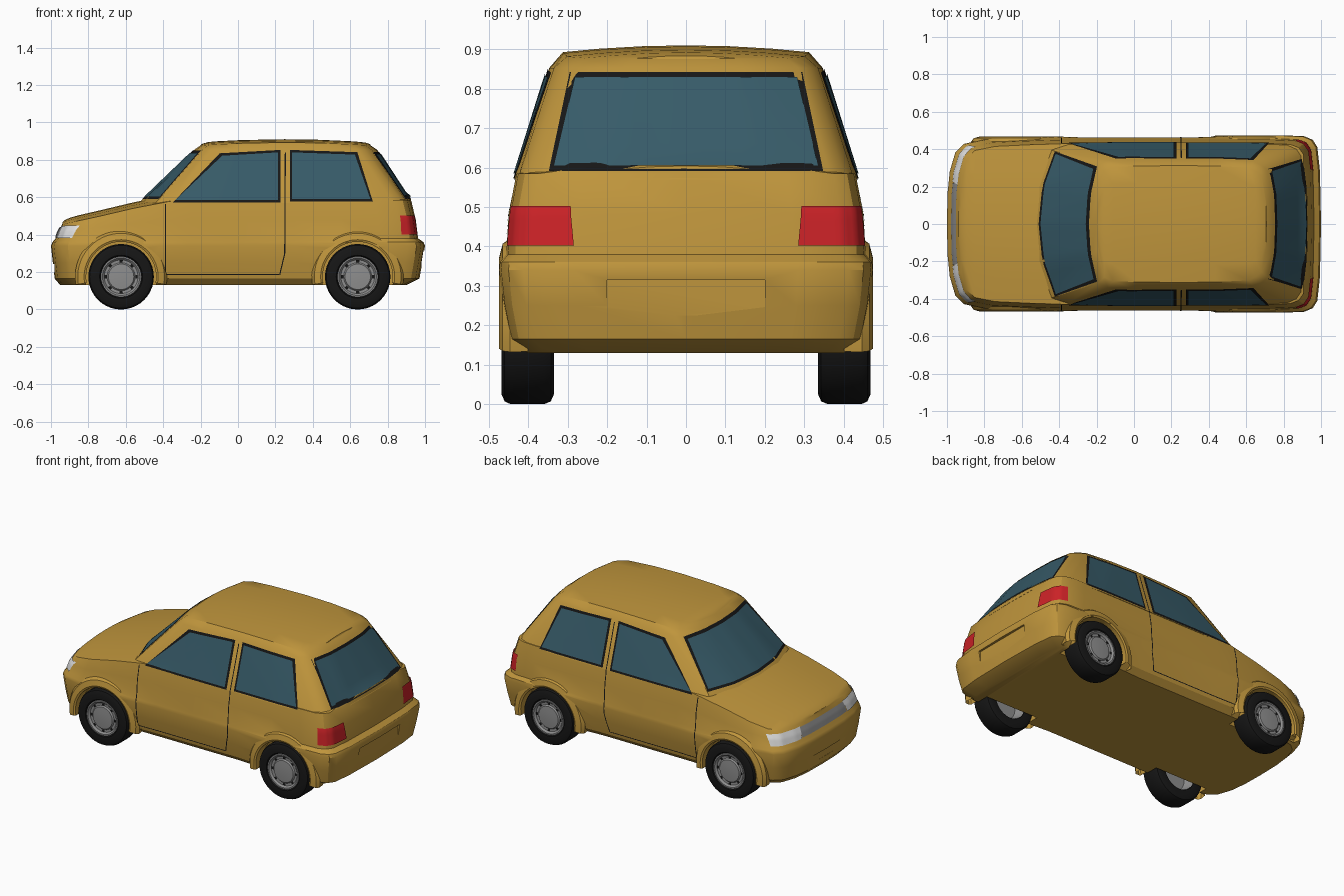
import bpy, bmesh, math
from mathutils import Vector
from mathutils.bvhtree import BVHTree

if "Cube" in bpy.data.objects:
    bpy.data.objects.remove(bpy.data.objects["Cube"])


def material(name, rgb):
    m = bpy.data.materials.new(name)
    m.diffuse_color = (*rgb, 1)
    m.use_nodes = True
    m.node_tree.nodes["Principled BSDF"].inputs["Base Color"].default_value = m.diffuse_color
    return m


PAINT = material("ochre paint", (0.52, 0.30, 0.045))
GLASS = material("blue glass", (0.038, 0.105, 0.14))
BLACK = material("black rubber", (0.008, 0.008, 0.008))
RED = material("red lamp", (0.60, 0.016, 0.02))
WHITE = material("white lamp", (0.75, 0.75, 0.75))
GREY = material("grey metal", (0.27, 0.27, 0.27))


def finish(name, bm, mat, angle=32, solid=True):
    if solid:
        bmesh.ops.remove_doubles(bm, verts=bm.verts, dist=1e-5)
        bmesh.ops.recalc_face_normals(bm, faces=bm.faces)
    me = bpy.data.meshes.new(name)
    bm.to_mesh(me)
    bm.free()
    ob = bpy.data.objects.new(name, me)
    bpy.context.collection.objects.link(ob)
    me.materials.append(mat)
    smooth(ob, angle)
    return ob


def smooth(ob, angle):
    bpy.ops.object.select_all(action='DESELECT')
    ob.select_set(True)
    bpy.context.view_layer.objects.active = ob
    bpy.ops.object.shade_smooth_by_angle(angle=math.radians(angle))


def skin(bm, rings, closed=True):
    rows = [[bm.verts.new(p) for p in r] for r in rings]
    n = len(rows[0])
    for a, b in zip(rows, rows[1:]):
        for j in range(n if closed else n - 1):
            k = (j + 1) % n
            bm.faces.new((a[j], a[k], b[k], b[j]))


def loft(name, stations, crown):
    """Each station is a half section, bottom to top; mirrored and crowned."""
    bm = bmesh.new()
    rings = []
    for side in stations:
        x, y, z = side[-1]
        top = [(x, y * f, z + crown * y * (1 - f * f)) for f in (.7, .35, 0, -.35, -.7)]
        rings.append(side + top + [(a, -b, c) for a, b, c in reversed(side)])
    skin(bm, rings)
    return finish(name, bm, PAINT)


def interp(x, pts):
    for (x0, y0), (x1, y1) in zip(pts, pts[1:]):
        if x <= x1:
            t = max(0, (x - x0) / (x1 - x0))
            return y0 + t * (y1 - y0)
    return pts[-1][1]


# Lower body: levels of (height, share of the upper side, front x, rear x, half width)
LEVELS = [(.13, 0, -.95, .90, .400), (.165, 0, -.98, .97, .435), (.25, 0, -.99, .985, .452),
          (.34, 0, -1.0, 1.0, .462), (.36, 0, -.992, .992, .460), (.38, 0, -.975, .963, .456),
          (.38, .5, -.962, .95, .450), (.38, 1, -.94, .925, .430)]
NOSE = [(0, 0), (.003, .35), (.015, .6), (.045, .82), (.09, .915), (.2, .965), (.38, .985), (.58, 1)]
TAIL = [(.4, 1), (.2, 1), (.09, .99), (.045, .95), (.02, .87), (.006, .6), (0, 0)]
HOOD = [(-.96, .452), (-.8, .485), (-.6, .53), (-.45, .57), (-.3, .585), (1, .585)]


def body_side(place):
    out = []
    for z, f, xf, xr, w in LEVELS:
        x, v = place(xf, xr)
        if z < .37:
            w += interp(x, [(-.42, .006), (-.36, 0), (.4, 0), (.47, .012)])
        out.append((x, w * v, z + f * (interp(x, HOOD) - z)))
    return out


stations = [body_side(lambda a, b, d=d, v=v: (a + d, v)) for d, v in NOSE]
stations += [body_side(lambda a, b, x=x: (x, 1)) for x in (-.25, 0, .3)]
stations += [body_side(lambda a, b, d=d, v=v: (b - d, v)) for d, v in TAIL]
body = loft("lower_body", stations, .075)

# Cabin between belt line and roof edge
BELT = [(-.53, 0), (-.51, .2), (-.44, .395), (-.36, .428), (-.1, .436), (.25, .436), (.6, .436),
        (.83, .427), (.88, .405), (.905, .37), (.925, .2), (.93, 0)]
EDGE = [(-.235, 0), (-.225, .16), (-.19, .315), (-.14, .34), (0, .345), (.25, .347), (.45, .345),
        (.64, .335), (.68, .315), (.715, .285), (.74, .15), (.745, 0)]
stations = []
for (bx, by), (tx, ty) in zip(BELT, EDGE):
    rx = .25 + (tx - .25) * .93
    stations.append([(bx, by, .57), (tx, ty, .853),
                     (rx, ty * .9, .893 - .08 * (rx - .25) ** 2)])
cabin = loft("cabin", stations, .055)


# Cut wheel wells, the rear plate recess and the front intake
def cut(ob, cutter):
    cutter.hide_render = True
    m = ob.modifiers.new("cut", 'BOOLEAN')
    m.object, m.operation, m.solver = cutter, 'DIFFERENCE', 'EXACT'
    bpy.context.view_layer.objects.active = ob
    bpy.ops.object.modifier_apply(modifier=m.name)
    bpy.data.objects.remove(cutter)


AXLES = (-.625, .64)
for x in AXLES:
    for s in (1, -1):
        bpy.ops.mesh.primitive_cylinder_add(vertices=48, radius=.192, depth=.3,
                                            location=(x, s * .475, .175), rotation=(math.pi / 2, 0, 0))
        cut(body, bpy.context.object)
for loc, size in (((1.03, 0, .27), (.1, .4, .09)), ((-1.032, 0, .22), (.1, .5, .045))):
    bpy.ops.mesh.primitive_cube_add(size=1, location=loc)
    bpy.context.object.scale = size
    cut(body, bpy.context.object)
while len(body.data.materials) > 1:
    body.data.materials.pop()
for p in body.data.polygons:
    p.material_index = 0
smooth(body, 32)

# Surface used to lay thin plates on
bm = bmesh.new()
bm.from_mesh(body.data)
bm.from_mesh(cabin.data)
SURFACE = BVHTree.FromBMesh(bm)
bm.free()


def plate(name, corners, out, mat, lift, nu=14, nv=8):
    """Grid between four corners, projected on the car along 'out'."""
    a, b, c, d = (Vector(p) for p in corners)
    out = Vector(out).normalized()
    rows = []
    for j in range(nv + 1):
        row = []
        for i in range(nu + 1):
            p = a.lerp(b, i / nu).lerp(d.lerp(c, i / nu), j / nv)
            hit = SURFACE.ray_cast(p + out, -out)[0]
            row.append((hit or p) + out * lift)
        rows.append(row)
    bm = bmesh.new()
    skin(bm, rows, closed=False)
    bm.normal_update()
    if sum((f.normal for f in bm.faces), Vector()).dot(out) < 0:
        bmesh.ops.reverse_faces(bm, faces=bm.faces)
    return finish(name, bm, mat, 40, solid=False)


def window(name, corners, out):
    pts = [Vector(p) for p in corners]
    mid = sum(pts, Vector()) / 4
    grown = []
    for p in pts:
        g = p.copy()
        for k in range(3):
            g[k] += math.copysign(.013, p[k] - mid[k]) if abs(p[k] - mid[k]) > .001 else 0
        grown.append(g)
    plate(name + "_seal", grown, out, BLACK, .003)
    plate(name, pts, out, GLASS, .0065)


# Windows
window("windscreen", [(-.4, -.375, .605), (-.4, .375, .605), (-.4, .295, .837), (-.4, -.295, .837)], (-1, 0, 0))
window("rear_window", [(.8, -.335, .605), (.8, .335, .605), (.8, .282, .83), (.8, -.282, .83)], (1, 0, 0))
for s, side in ((1, "left"), (-1, "right")):
    y = .3 * s
    out = (0, s, 0)
    window(side + "_door_window", [(-.335, y, .585), (.213, y, .585), (.213, y, .84), (-.085, y, .822)], out)
    window(side + "_quarter_window", [(.29, y, .59), (.708, y, .59), (.625, y, .828), (.29, y, .84)], out)
    # Door gaps
    for n, (x0, z0, x1, z1, dx, dz) in enumerate([(-.39, .185, -.39, .565, .006, 0), (.247, .3, .25, .84, .006, 0),
                                                  (.22, .185, .247, .3, .006, 0), (-.39, .185, .22, .185, 0, .005)]):
        plate(f"{side}_door_gap_{n}", [(x0, y, z0), (x0 + dx, y, z0 + dz), (x1 + dx, y, z1 + dz), (x1, y, z1)],
              out, BLACK, .002, 2, 14)
    # Lamps wrapping round the corners
    plate(side + "_tail_lamp", [(.96, .285 * s, .402), (.87, .452 * s, .402), (.87, .447 * s, .503),
                                (.95, .297 * s, .503)], (1, .6 * s, 0), RED, .007)
    plate(side + "_headlamp", [(-.97, .225 * s, .383), (-.885, .42 * s, .383), (-.86, .42 * s, .45),
                               (-.95, .215 * s, .446)], (-1, .55 * s, 0), WHITE, .007)
plate("grille", [(-.9, -.22, .385), (-.9, .22, .385), (-.9, .22, .442), (-.9, -.22, .442)], (-1, 0, 0), GREY, .005)


# Wheels and arches: profiles of (radius, y) turned round the axle
def turn(name, profile, x, s, mat, a0=0, a1=360, n=40, closed=False):
    bm = bmesh.new()
    rings = []
    for i in range(n + 1):
        a = math.radians(a0 + (a1 - a0) * i / n)
        rings.append([(x + r * math.cos(a), s * y, .175 + r * math.sin(a)) for r, y in profile])
    skin(bm, rings, closed)
    return finish(name, bm, mat, 35)


TYRE = [(.108, .34), (.15, .335), (.168, .343), (.175, .36), (.175, .445), (.168, .46), (.15, .468),
        (.115, .467), (.105, .45)]
RIM = [(0, .40), (.085, .40), (.106, .342), (.11, .40), (.108, .464), (.1, .464), (.09, .453), (.075, .452),
       (.068, .46), (.03, .463), (0, .463)]
LIP = [(.187, .40), (.187, .468), (.198, .473), (.232, .464), (.246, .445), (.24, .40)]
for x, end in zip(AXLES, ("front", "rear")):
    for s, side in ((1, "left"), (-1, "right")):
        tag = f"{end}_{side}"
        turn(tag + "_tyre", TYRE, x, s, BLACK, closed=True)
        turn(tag + "_rim", RIM, x, s, GREY)
        shift = -.005 if end == "front" else .001
        turn(tag + "_arch", [(r, y + shift) for r, y in LIP], x, s, PAINT, -10, 190, 32, True)
        # Small dark slots round the hub cap
        for k in range(8):
            turn(f"{tag}_slot_{k}", [(.076, .4535), (.089, .4545)], x, s, BLACK, k * 45 - 6, k * 45 + 6, 3)
